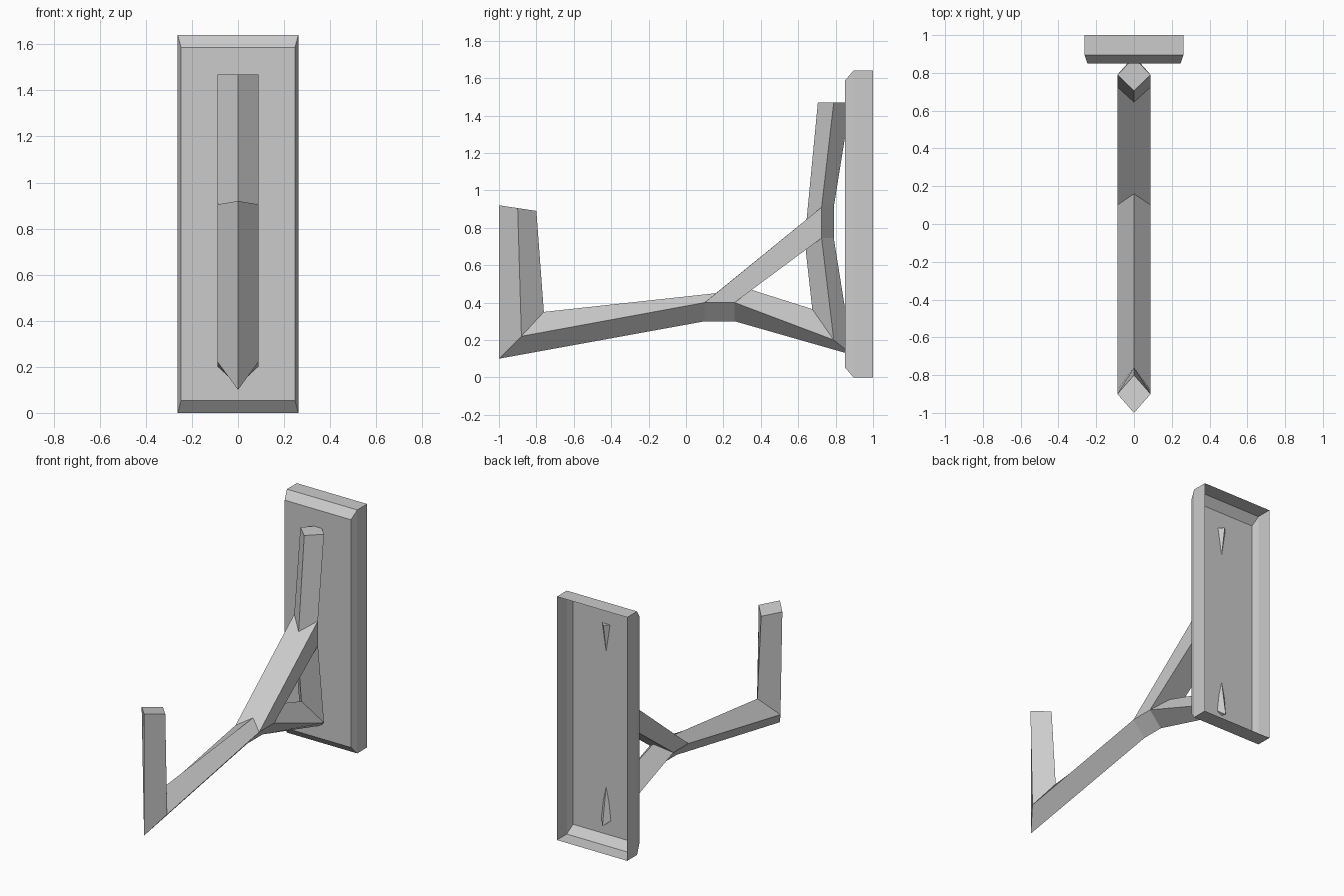
import bpy
import bmesh

cube = bpy.data.objects.get("Cube")
if cube:
    bpy.data.objects.remove(cube, do_unlink=True)

grey = bpy.data.materials.new("plain grey")
grey.use_nodes = True
colour = (0.6, 0.6, 0.6, 1)
grey.diffuse_color = colour
grey.node_tree.nodes["Principled BSDF"].inputs["Base Color"].default_value = colour


def finish(bm, name):
    mesh = bpy.data.meshes.new(name)
    bm.to_mesh(mesh)
    bm.free()
    mesh.materials.append(grey)
    obj = bpy.data.objects.new(name, mesh)
    bpy.context.collection.objects.link(obj)
    return obj


# Wall plate: a shallow tray, bevelled at the front and open at the back
bm = bmesh.new()
rings = []
for half, low, high, y in ((0.262, 0, 1.64, 1), (0.262, 0, 1.64, 0.895),
                           (0.247, 0.053, 1.587, 0.85)):
    rings.append([bm.verts.new((x, y, z)) for x, z in
                  ((-half, low), (half, low), (half, high), (-half, high))])
for back, front in zip(rings, rings[1:]):
    for i in range(4):
        j = (i + 1) % 4
        bm.faces.new((back[i], back[j], front[j], front[i]))
bm.faces.new(rings[-1])
finish(bm, "wall_plate")

# Hook: a diamond-section bar, with profile points given as (y, z)
HALF_WIDTH = 0.088
outer_ridge = [(-1, 0.92), (-1, 0.1), (0.1, 0.3), (0.26, 0.3),
               (0.89, 0.12), (0.79, 0.745), (0.79, 0.91), (0.88, 1.47)]
side_edge = [(-0.9, 0.905), (-0.88, 0.22), (0.1, 0.4), (0.26, 0.4),
             (0.79, 0.2), (0.725, 0.745), (0.725, 0.91), (0.79, 1.47)]
# Inner ridges, each with the side edge point it starts beside
inner_ridges = {0: [(-0.8, 0.89), (-0.76, 0.35), (0.16, 0.45)],
                3: [(0.35, 0.468), (0.675, 0.365), (0.64, 0.682)],
                6: [(0.645, 0.845), (0.705, 1.47)]}

bm = bmesh.new()


def line(points, x=0):
    return [bm.verts.new((x, y, z)) for y, z in points]


def strip(a, b):
    for i in range(len(a) - 1):
        bm.faces.new((a[i], a[i + 1], b[i + 1], b[i]))


outer = line(outer_ridge)
left = line(side_edge, HALF_WIDTH)
right = line(side_edge, -HALF_WIDTH)
inner = {start: line(points) for start, points in inner_ridges.items()}

for side in (left, right):
    strip(outer, side)
    for start, ridge in inner.items():
        strip(side[start:start + len(ridge)], ridge)
    # Flat side of the diagonal strut
    bm.faces.new((side[2], side[3], side[5], side[6]))

# Top and underside of the strut, notched around the inner ridges
for a, b, low, high in ((2, 6, inner[0][-1], inner[6][0]),
                        (3, 5, inner[3][0], inner[3][-1])):
    bm.faces.new((left[a], low, right[a], right[b], high, left[b]))

# End caps
for end, tip in ((0, inner[0][0]), (-1, inner[6][-1])):
    bm.faces.new((outer[end], left[end], tip, right[end]))

bmesh.ops.recalc_face_normals(bm, faces=bm.faces[:])
finish(bm, "hook")
